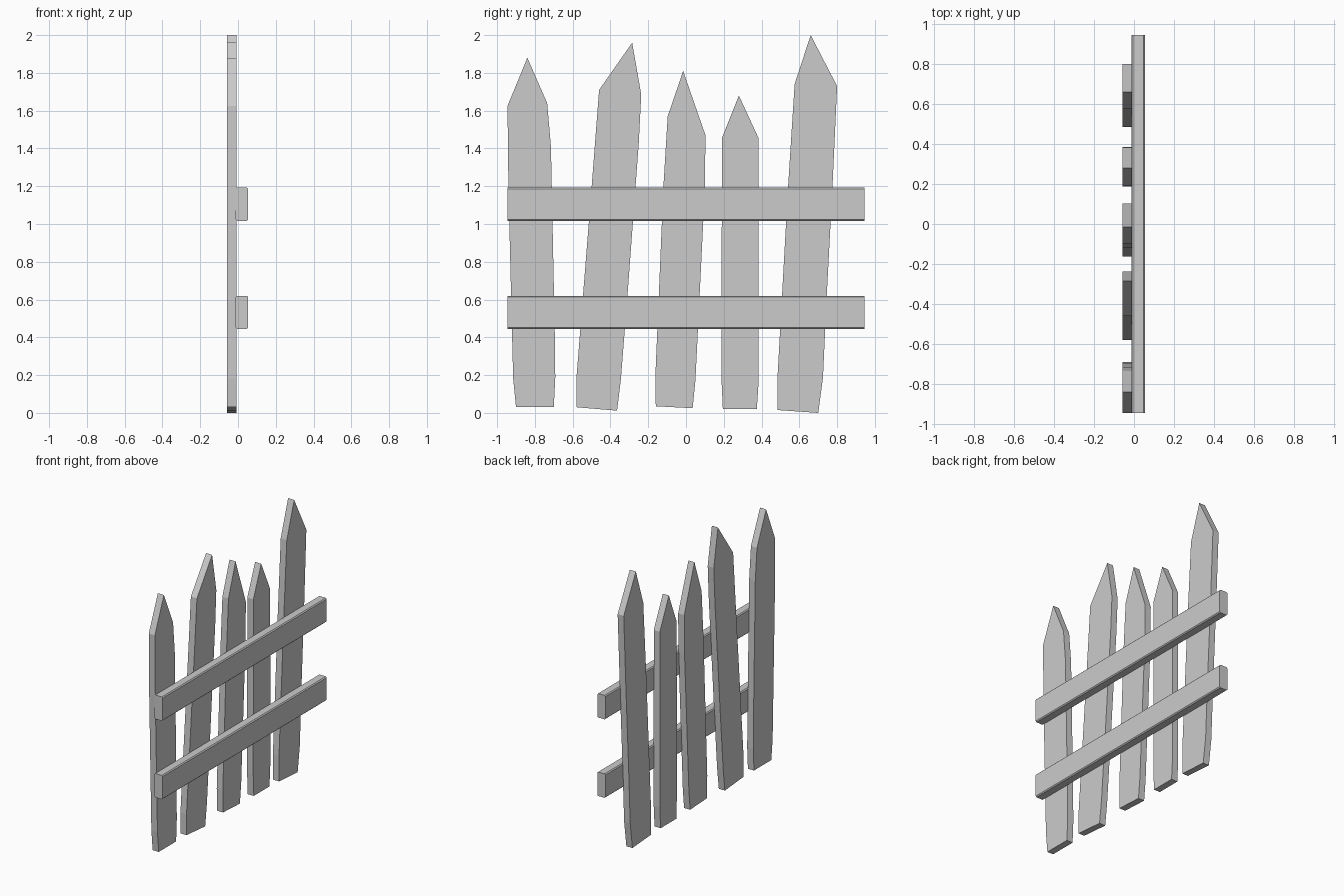
import bpy, bmesh

if "Cube" in bpy.data.objects:
    bpy.data.objects.remove(bpy.data.objects["Cube"])

BACK, FRONT = -0.058, -0.009  # picket thickness range in x


def finish(bm, name):
    bmesh.ops.recalc_face_normals(bm, faces=bm.faces)
    mesh = bpy.data.meshes.new(name)
    bm.to_mesh(mesh)
    bm.free()
    obj = bpy.data.objects.new(name, mesh)
    bpy.context.collection.objects.link(obj)


def picket(name, outline):
    """Extrude a hand-cut board outline (y, z) through its thickness."""
    bm = bmesh.new()
    face = bm.faces.new([bm.verts.new((BACK, y, z)) for y, z in outline])
    out = bmesh.ops.extrude_face_region(bm, geom=[face])
    verts = [g for g in out["geom"] if isinstance(g, bmesh.types.BMVert)]
    bmesh.ops.translate(bm, verts=verts, vec=(FRONT - BACK, 0, 0))
    finish(bm, name)


def rail(name, z0, z1):
    """Long horizontal bar with slightly chamfered long edges."""
    bm = bmesh.new()
    bmesh.ops.create_cube(bm, size=1)
    bmesh.ops.scale(bm, verts=bm.verts, vec=(0.066, 1.89, z1 - z0))
    bmesh.ops.translate(bm, verts=bm.verts, vec=(0.021, 0, (z0 + z1) / 2))
    long_edges = [e for e in bm.edges
                  if abs(e.verts[0].co.y - e.verts[1].co.y) > 1]
    bmesh.ops.bevel(bm, geom=long_edges, offset=0.007, segments=1, affect='EDGES')
    finish(bm, name)


# Five crooked pickets, outlines anticlockwise from the bottom left
outlines = [
    [(-.90, .03), (-.70, .03), (-.692, .19), (-.695, .44), (-.715, 1.41),
     (-.735, 1.64), (-.84, 1.88), (-.945, 1.625), (-.94, 1.19), (-.915, .18)],
    [(-.58, .03), (-.365, .012), (-.345, .175), (-.31, .62), (-.25, 1.43),
     (-.237, 1.685), (-.285, 1.96), (-.46, 1.71), (-.50, 1.19), (-.58, .185)],
    [(-.16, .035), (.035, .025), (.05, .175), (.072, .62), (.10, 1.19),
     (.103, 1.47), (-.015, 1.81), (-.097, 1.57), (-.12, 1.19), (-.162, .2)],
    [(.195, .02), (.375, .02), (.385, .175), (.384, 1.455), (.28, 1.68),
     (.19, 1.455), (.188, .175)],
    [(.485, .015), (.70, 0), (.725, .185), (.745, .62), (.775, 1.19),
     (.80, 1.73), (.66, 2.0), (.575, 1.74), (.54, 1.19), (.485, .2)],
]
for i, outline in enumerate(outlines, 1):
    picket(f"picket_{i}", outline)

# Two cross rails
rail("lower_rail", 0.445, 0.62)
rail("upper_rail", 1.017, 1.192)
